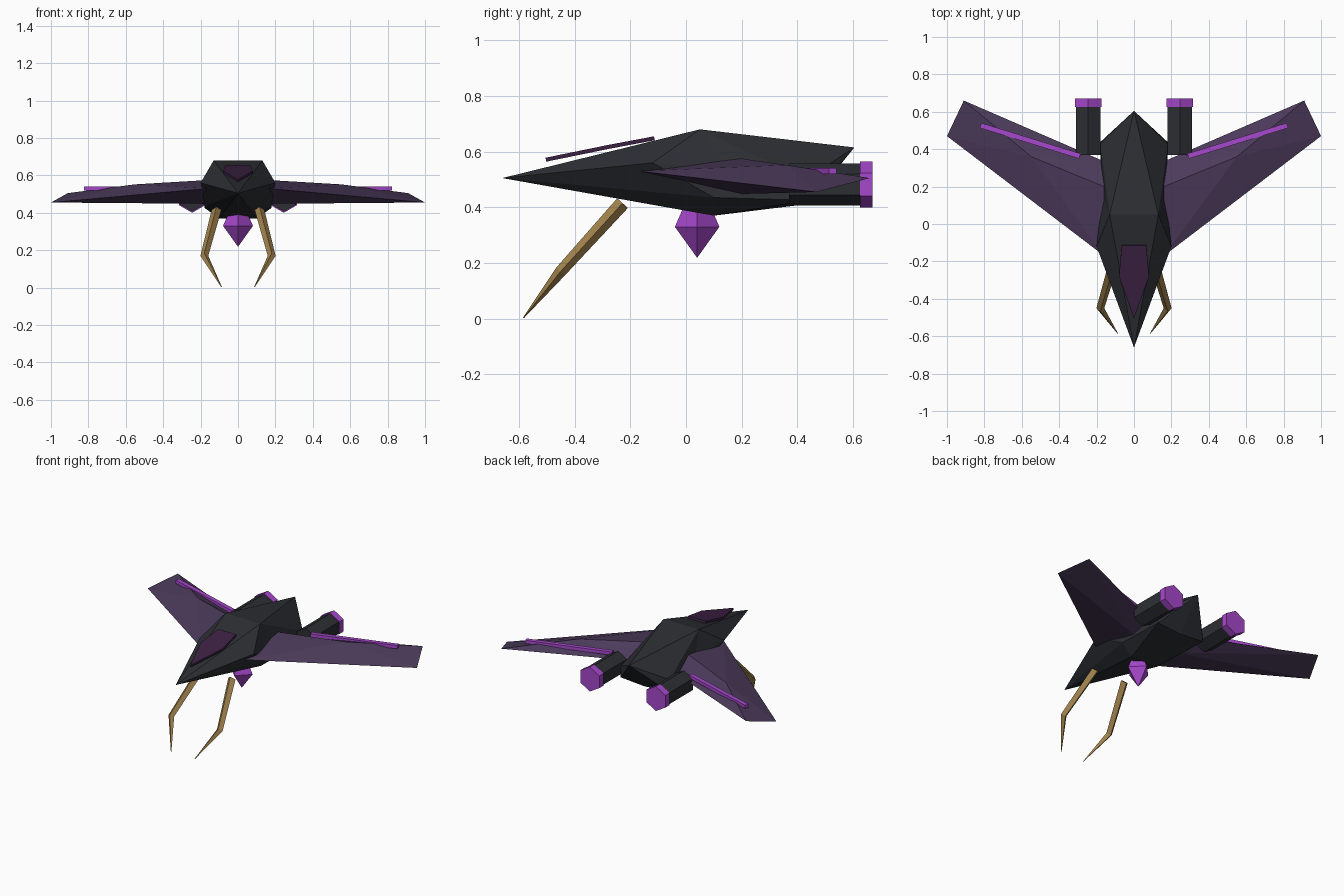
import bpy, bmesh, math
from mathutils import Vector, Matrix

if "Cube" in bpy.data.objects:
    bpy.data.objects.remove(bpy.data.objects["Cube"])


def material(name, rgb):
    m = bpy.data.materials.new(name)
    m.diffuse_color = (*rgb, 1)
    m.use_nodes = True
    m.node_tree.nodes["Principled BSDF"].inputs["Base Color"].default_value = m.diffuse_color
    return m


HULL = material("charcoal hull", (0.026, 0.028, 0.034))
WING = material("dusk purple", (0.072, 0.043, 0.105))
GLASS = material("dark plum glass", (0.045, 0.015, 0.055))
GLOW = material("bright violet", (0.38, 0.065, 0.60))
CLAW = material("bronze", (0.36, 0.225, 0.075))


def finish(bm, name, mat, mirror=False):
    """Optionally mirror across x = 0, fix normals and add the object."""
    if mirror:
        bmesh.ops.mirror(bm, geom=bm.verts[:] + bm.edges[:] + bm.faces[:],
                         axis='X', merge_dist=1e-5)
        bmesh.ops.remove_doubles(bm, verts=bm.verts[:], dist=1e-5)
    bmesh.ops.recalc_face_normals(bm, faces=bm.faces[:])
    me = bpy.data.meshes.new(name)
    bm.to_mesh(me)
    bm.free()
    me.materials.append(mat)
    ob = bpy.data.objects.new(name, me)
    bpy.context.collection.objects.link(ob)
    return ob


def solid(name, mat, verts, faces, mirror=False):
    bm = bmesh.new()
    vs = [bm.verts.new(v) for v in verts]
    for f in faces:
        bm.faces.new([vs[i] for i in f])
    return finish(bm, name, mat, mirror)


def loft(name, mat, rings, mirror=False):
    """Skin a list of equal-sized point rings and cap both ends."""
    n = len(rings[0])
    verts = [p for r in rings for p in r]
    faces = [(k * n + i, k * n + (i + 1) % n, (k + 1) * n + (i + 1) % n, (k + 1) * n + i)
             for k in range(len(rings) - 1) for i in range(n)]
    last = (len(rings) - 1) * n
    faces += [tuple(range(n)), tuple(range(last, last + n))]
    return solid(name, mat, verts, faces, mirror)


# Faceted fuselage: right half, mirrored
solid("fuselage", HULL,
      [(0, -.66, .505), (0, .05, .68), (.13, .05, .68), (.20, -.12, .56),
       (.17, .15, .53), (.18, .43, .50), (0, .605, .615), (.178, .10, .435),
       (.10, .10, .37), (0, .10, .37), (.178, .44, .425), (0, .44, .412)],
      [(0, 1, 2), (1, 2, 6), (0, 2, 3), (2, 3, 4), (2, 4, 5), (2, 5, 6),
       (0, 3, 7), (3, 4, 7), (4, 5, 10, 7), (0, 7, 8), (7, 10, 8),
       (0, 8, 9), (8, 9, 11, 10), (6, 5, 10), (6, 10, 11)], True)

# Canopy plate hovering along the nose slope
outline = [(0, -.505, .578), (.08, -.28, .624), (.066, -.115, .655),
           (-.066, -.115, .655), (-.08, -.28, .624)]
loft("canopy", GLASS, [outline, [(x, y + .003, z - .014) for x, y, z in outline]])

# Swept wings: diamond root, knife-edge tip
solid("wings", WING,
      [(.16, -.17, .53), (.16, .20, .575), (.16, .335, .50), (.16, .20, .448),
       (.55, .36, .552), (1.0, .47, .455), (.91, .66, .505)],
      [(0, 1, 4), (0, 4, 5), (4, 6, 5), (1, 2, 4), (2, 6, 4),
       (0, 5, 3), (3, 5, 6), (3, 6, 2), (0, 3, 2, 1)], True)

# Glowing strips on the wings
a, b = Vector((.29, .363, .53)), Vector((.82, .527, .53))
side = (b - a).cross(Vector((0, 0, 1))).normalized() * .014
up = Vector((0, 0, .011))
loft("wing_strips", GLOW,
     [[p + side + up, p - side + up, p - side - up, p + side - up] for p in (a, b)], True)


# Hexagonal engines and nozzles
def hex_ring(y, r):
    return [(.245 + r * math.sin(i * math.pi / 3), y, .482 + r * math.cos(i * math.pi / 3))
            for i in range(6)]


loft("engines", HULL, [hex_ring(.37, .076), hex_ring(.63, .076)], True)
loft("nozzles", GLOW, [hex_ring(.625, .082), hex_ring(.67, .082)], True)


# Belly crystal
def diamond(z, r):
    return [(r * math.cos(i * math.pi / 2), .04 + r * math.sin(i * math.pi / 2), z)
            for i in range(4)]


loft("belly_crystal", GLOW, [diamond(.41, .045), diamond(.33, .08), diamond(.22, .001)])

# Bent front claws, square section tapering to a point
axis = Vector((0, -.67, -.74))
u, v = Vector((1, 0, 0)), Vector((0, .74, -.67))
path = [((.115, -.228, .415), .026), ((.18, -.45, .17), .021), ((.088, -.584, .003), .002)]
loft("front_claws", CLAW,
     [[Vector(p) + (u * i + v * j) * r for i, j in ((1, 0), (0, 1), (-1, 0), (0, -1))]
      for p, r in path], True)
